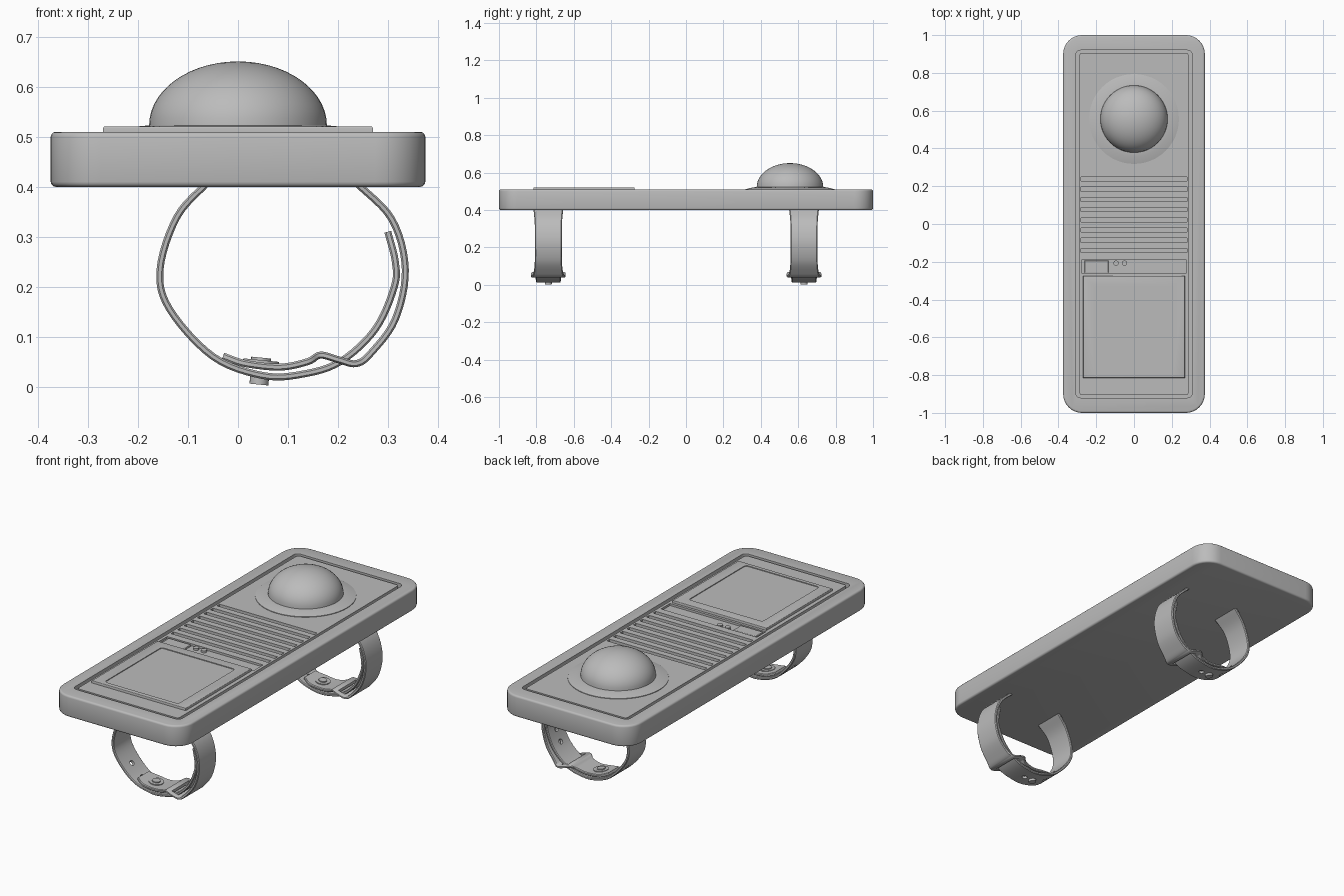
import bpy, bmesh, math
from mathutils import Vector, Matrix

if "Cube" in bpy.data.objects:
    bpy.data.objects.remove(bpy.data.objects["Cube"])

grey = bpy.data.materials.new("plain grey")
grey.use_nodes = True
grey.diffuse_color = (0.5, 0.5, 0.5, 1)
grey.node_tree.nodes["Principled BSDF"].inputs["Base Color"].default_value = (0.5, 0.5, 0.5, 1)


def finish(name, bm):
    bmesh.ops.recalc_face_normals(bm, faces=bm.faces)
    mesh = bpy.data.meshes.new(name)
    bm.to_mesh(mesh)
    bm.free()
    mesh.materials.append(grey)
    obj = bpy.data.objects.new(name, mesh)
    bpy.context.collection.objects.link(obj)
    return obj


def smooth(obj, angle=35):
    bpy.ops.object.select_all(action='DESELECT')
    obj.select_set(True)
    bpy.context.view_layer.objects.active = obj
    bpy.ops.object.shade_smooth_by_angle(angle=math.radians(angle))


def slab(name, x0, x1, y0, y1, z0, z1, radius=0.0, edge=0.0):
    """Box with rounded plan corners and softened rims."""
    bm = bmesh.new()
    size = Vector((x1 - x0, y1 - y0, z1 - z0))
    mid = Vector((x0 + x1, y0 + y1, z0 + z1)) / 2
    bmesh.ops.create_cube(bm, size=1, matrix=Matrix.Translation(mid) @ Matrix.Diagonal(size).to_4x4())
    if radius:
        uprights = [e for e in bm.edges if abs(e.verts[0].co.z - e.verts[1].co.z) > 1e-4]
        bmesh.ops.bevel(bm, geom=uprights, offset=radius, segments=8, profile=0.5, affect='EDGES')
    if edge:
        rims = [e for e in bm.edges if abs(e.verts[0].co.z - e.verts[1].co.z) < 1e-5]
        bmesh.ops.bevel(bm, geom=rims, offset=edge, segments=3, profile=0.5, affect='EDGES')
    return finish(name, bm)


def disc(name, centre, axis, radius, depth, sides=20):
    bm = bmesh.new()
    turn = Vector(axis).to_track_quat('Z', 'Y').to_matrix().to_4x4()
    bmesh.ops.create_cone(bm, cap_ends=True, segments=sides, radius1=radius, radius2=radius,
                          depth=depth, matrix=Matrix.Translation(centre) @ turn)
    return finish(name, bm)


def cut(obj, cutters):
    for c in cutters:
        c.hide_render = True
        mod = obj.modifiers.new("cut", 'BOOLEAN')
        mod.operation, mod.solver, mod.object = 'DIFFERENCE', 'EXACT', c
    graph = bpy.context.evaluated_depsgraph_get()
    graph.update()
    mesh = bpy.data.meshes.new_from_object(obj.evaluated_get(graph))
    obj.modifiers.clear()
    obj.data = mesh
    for c in cutters:
        bpy.data.objects.remove(c)


def lathe(name, profile, x, y, steps=48):
    bm = bmesh.new()
    verts = [bm.verts.new((x + r, y, z)) for r, z in profile]
    edges = [bm.edges.new(p) for p in zip(verts, verts[1:])]
    bmesh.ops.spin(bm, geom=verts + edges, cent=(x, y, 0), axis=(0, 0, 1),
                   angle=math.tau, steps=steps)
    bmesh.ops.remove_doubles(bm, verts=bm.verts, dist=1e-5)
    return finish(name, bm)


def spline(points, steps=6):
    """Smooth curve through the points; the third value, half width, rides along."""
    pts = [Vector(p) for p in points]
    pts = [2 * pts[0] - pts[1]] + pts + [2 * pts[-1] - pts[-2]]
    out = []
    for a, b, c, d in zip(pts, pts[1:], pts[2:], pts[3:]):
        for i in range(steps):
            t = i / steps
            out.append(0.5 * (2 * b + (c - a) * t + (2 * a - 5 * b + 4 * c - d) * t * t
                              + (3 * b - a - 3 * c + d) * t ** 3))
    return out + [pts[-2]]


def frames(path):
    """Position, normal and half width at each point of the path."""
    for i, p in enumerate(path):
        d = path[min(i + 1, len(path) - 1)] - path[max(i - 1, 0)]
        yield Vector((p.x, 0, p.y)), Vector((-d.y, 0, d.x)).normalized(), p.z


def ribbon(name, path, y, thick):
    bm = bmesh.new()
    rings = []
    section = [(-1, -.5), (-.94, -1), (.94, -1), (1, -.5), (1, .5), (.94, 1), (-.94, 1), (-1, .5)]
    for pos, normal, half in frames(path):
        rings.append([bm.verts.new(pos + Vector((0, y + u * half, 0)) + normal * v * thick / 2)
                      for u, v in section])
    for a, b in zip(rings, rings[1:]):
        for k in range(len(section)):
            n = (k + 1) % len(section)
            bm.faces.new((a[k], a[n], b[n], b[k]))
    bm.faces.new(rings[0])
    bm.faces.new(rings[-1])
    return finish(name, bm)


# Case with a sunken tray, leaving a rim and a narrow groove round the face
case = slab("case", -.375, .375, -1, 1, .4, .51, radius=.1, edge=.01)
cut(case, [slab("tray_cutter", -.308, .308, -.92, .92, .488, .6, radius=.025)])
smooth(case)

# Face panel with speaker slots and a control recess
panel = slab("face_panel", -.29, .29, -.905, .905, .48, .508, radius=.015)
slots = [slab("slot_cutter", -.28, .28, y - .011, y + .011, .494, .6)
         for y in [.238 - i * .054 for i in range(8)]]
cut(panel, slots + [slab("recess_cutter", -.275, .275, -.262, -.188, .497, .6)])
smooth(panel)

# Switch and two small buttons
slab("switch", -.262, -.135, -.257, -.194, .49, .506, edge=.003)
for side, x in (("left", -.05), ("right", -.095)):
    smooth(disc("small_button_" + side, (x, -.207, .5), (0, 0, 1), .014, .014))

# Screen frame with a shallow sunken display
frame = slab("screen_frame", -.27, .27, -.815, -.275, .49, .521, edge=.004)
cut(frame, [slab("display_cutter", -.212, .212, -.793, -.325, .517, .6, radius=.015)])
smooth(frame)

# Dome on a low sloping collar
dome_profile = [(.238, .5), (.238, .511), (.2, .521), (.178, .523)]
dome_profile += [(.178 * math.cos(a), .523 + .128 * math.sin(a))
                 for a in [math.pi / 2 * i / 14 for i in range(1, 15)]]
smooth(lathe("dome", dome_profile, 0, .556))

# Strap paths: x, z and half width
hole_path = spline([(-.06, .41, .08), (-.122, .34, .073), (-.156, .235, .072), (-.137, .155, .072),
                    (-.05, .06, .07), (.05, .022, .066), (.13, .025, .066), (.205, .05, .066),
                    (.275, .115, .066), (.313, .2, .066), (.315, .25, .066), (.3, .31, .06)])
buckle_path = spline([(.235, .41, .08), (.308, .335, .073), (.335, .235, .072), (.315, .135, .072),
                      (.267, .068, .078), (.237, .046, .09), (.2, .054, .093), (.165, .063, .088),
                      (.14, .05, .07), (.085, .039, .064), (.015, .046, .064), (-.03, .061, .045)])

for place, y in (("front", -.736), ("back", .631)):
    # Perforated strap
    strap = ribbon(place + "_holed_strap", hole_path, y, .014)
    spots = list(frames(hole_path))[21:62:4]
    cut(strap, [disc("hole_cutter", pos + Vector((0, y, 0)), normal, .013, .04, 14)
                for pos, normal, half in spots if not .14 < pos.x < .25])
    smooth(strap)
    # Buckle strap with a slot the other strap threads through
    buckle = ribbon(place + "_buckle_strap", buckle_path, y, .014)
    cut(buckle, [slab("slit_cutter", .185, .222, y - .07, y + .07, .03, .09)])
    smooth(buckle)
    # Fastening stud, with its head on the inside and its tip below
    tilt = Vector((.1, 0, 1))
    smooth(disc(place + "_stud_tip", (.043, y, .016), tilt, .019, .024))
    smooth(disc(place + "_stud_head", (.046, y, .048), tilt, .036, .01, 28))
    smooth(disc(place + "_stud_cap", (.046, y, .053), tilt, .02, .01))
